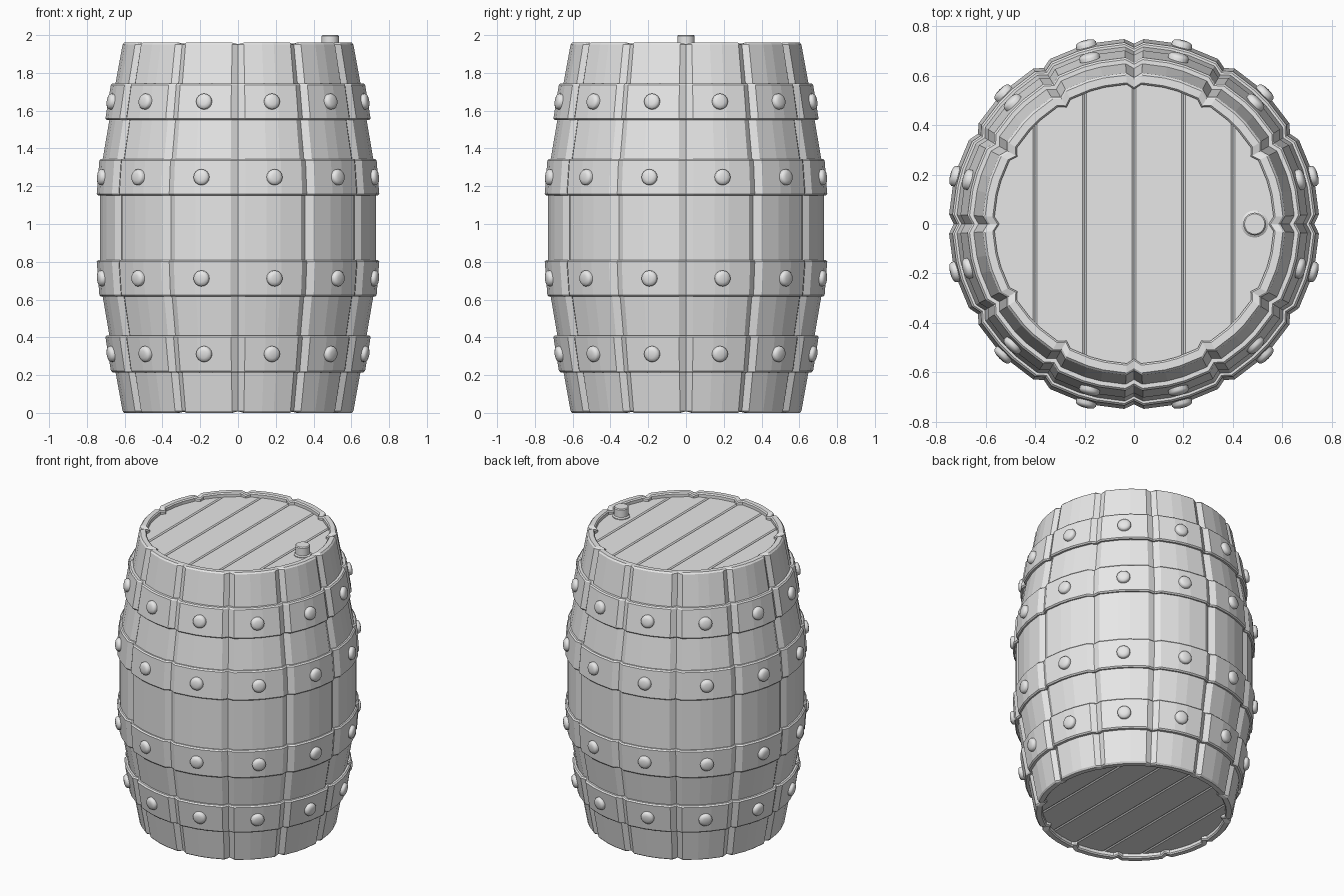
import bpy, bmesh
from math import sin, cos, radians, pi
from mathutils import Vector, Matrix

cube = bpy.data.objects.get("Cube")
if cube:
    bpy.data.objects.remove(cube, do_unlink=True)

HEIGHT = 1.96
STAVES = 12
STEP = 360 / STAVES
GROOVE = 0.02

grey = bpy.data.materials.new("plain grey")
grey.use_nodes = True
grey.diffuse_color = (0.8, 0.8, 0.8, 1)
grey.node_tree.nodes["Principled BSDF"].inputs["Base Color"].default_value = (0.8, 0.8, 0.8, 1)


def finish(bm, name):
    mesh = bpy.data.meshes.new(name)
    bm.to_mesh(mesh)
    bm.free()
    mesh.materials.append(grey)
    obj = bpy.data.objects.new(name, mesh)
    bpy.context.collection.objects.link(obj)
    return obj


def lathe(name, profile, section, closed):
    """Sweep (radius, z) points around z; section lists (degrees, inset)."""
    bm = bmesh.new()
    rings = []
    for deg, inset in section:
        a = radians(deg)
        ring = []
        for r, z in profile:
            # end grain dips a little at each stave joint
            dz = inset * 0.4 * ((z < 0.01) - (z > HEIGHT - 0.01))
            k = max(r - inset, 0)
            ring.append(bm.verts.new((k * cos(a), k * sin(a), z + dz)))
        rings.append(ring)
    n = len(profile)
    for i, ring in enumerate(rings):
        nxt = rings[(i + 1) % len(rings)]
        for j in range(n if closed else n - 1):
            k = (j + 1) % n
            bm.faces.new((ring[j], nxt[j], nxt[k], ring[k]))
    bmesh.ops.remove_doubles(bm, verts=bm.verts, dist=1e-5)
    bmesh.ops.recalc_face_normals(bm, faces=bm.faces)
    return finish(bm, name)


def round_section(sides):
    return [(i * 360 / sides, 0) for i in range(sides)]


# Cross-section of the staves: a V groove at every joint
stave_section = []
for s in range(STAVES):
    stave_section += [(s * STEP + d, GROOVE if d == 0 else 0) for d in (0, 3, 12, 18, 27)]


def flip(points):
    return [(r, HEIGHT - z) for r, z in reversed(points)]


# Stave wall with rims around the recessed ends
lower = [(0.565, 0.05), (0.565, 0.008), (0.572, 0), (0.603, 0), (0.612, 0.01),
         (0.65, 0.22), (0.682, 0.41), (0.718, 0.62), (0.732, 0.81)]
lathe("staves", lower + flip(lower), stave_section, True)


# Ends made of planks with shallow joints
def end_lid(name, z, down):
    bm = bmesh.new()
    bmesh.ops.create_circle(bm, cap_ends=True, segments=48, radius=0.575)
    joints = [-0.4, -0.2, 0, 0.2, 0.4]
    for x in joints:
        for off in (-0.008, 0, 0.008):
            bmesh.ops.bisect_plane(bm, geom=bm.verts[:] + bm.edges[:] + bm.faces[:],
                                   plane_co=(x + off, 0, 0), plane_no=(1, 0, 0))
    for v in bm.verts:
        if any(abs(v.co.x - x) < 0.001 for x in joints):
            v.co.z = -0.006
    for f in bm.faces:
        f.normal_update()
        if f.normal.z < 0:
            f.normal_flip()
    if down:
        bmesh.ops.rotate(bm, verts=bm.verts, matrix=Matrix.Rotation(pi, 3, 'X'))
    bmesh.ops.translate(bm, verts=bm.verts, vec=(0, 0, z))
    finish(bm, name)


end_lid("top_lid", HEIGHT - 0.028, False)
end_lid("bottom_lid", 0.028, True)

# Rivet shape shared by all hoops
rivet = lathe("rivet", [(0.042, -0.012), (0.042, 0.012), (0.036, 0.021), (0.02, 0.026), (0, 0.027)],
              round_section(16), False)
bpy.context.view_layer.objects.active = rivet
rivet.select_set(True)
bpy.ops.object.shade_smooth_by_angle(angle=radians(40))
rivet_mesh = rivet.data
bpy.data.objects.remove(rivet)


# Hoops with bevelled lips, and a rivet on every stave
def hoop(name, r0, z0, r1, z1):
    b = 0.008
    lathe(name, [(r0 - 0.035, z0), (r0 - b, z0), (r0, z0 + b),
                 (r1, z1 - b), (r1 - b, z1), (r1 - 0.035, z1)], stave_section, True)
    radius, z = (r0 + r1) / 2, (z0 + z1) / 2
    slope = (r0 - r1) / (z1 - z0)
    for s in range(STAVES):
        a = radians((s + 0.5) * STEP)
        obj = bpy.data.objects.new(f"{name}_rivet_{s + 1}", rivet_mesh)
        obj.rotation_euler = Vector((cos(a), sin(a), slope)).to_track_quat('Z', 'Y').to_euler()
        obj.location = (radius * cos(a), radius * sin(a), z)
        bpy.context.collection.objects.link(obj)


for label, r0, z0, r1, z1 in (("end", 0.674, 0.215, 0.703, 0.41),
                              ("middle", 0.735, 0.615, 0.749, 0.81)):
    hoop(f"lower_{label}_hoop", r0, z0, r1, z1)
    hoop(f"upper_{label}_hoop", r1, HEIGHT - z1, r0, HEIGHT - z0)

# Bung near the rim of the top
bung = lathe("bung", [(0.055, 1.92), (0.055, 1.938), (0.046, 1.944), (0.046, 1.994), (0.041, 2), (0, 2)],
             round_section(20), False)
bung.location.x = 0.488
bpy.ops.object.select_all(action='DESELECT')
bung.select_set(True)
bpy.context.view_layer.objects.active = bung
bpy.ops.object.shade_smooth_by_angle(angle=radians(30))
